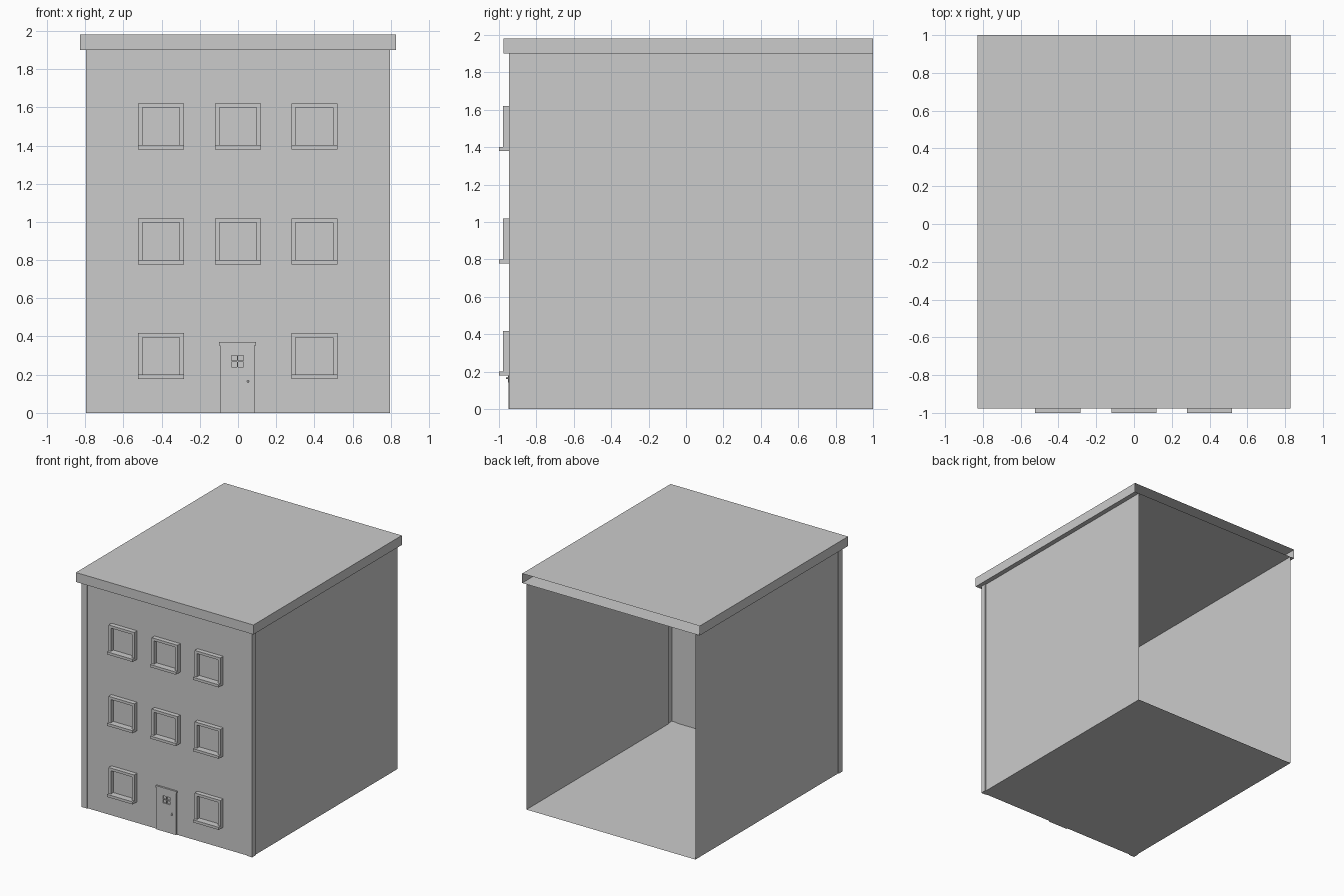
import bpy, bmesh, math

if "Cube" in bpy.data.objects:
    bpy.data.objects.remove(bpy.data.objects["Cube"])


def make_object(name, bm):
    bmesh.ops.remove_doubles(bm, verts=bm.verts, dist=1e-5)
    mesh = bpy.data.meshes.new(name)
    bm.to_mesh(mesh)
    bm.free()
    ob = bpy.data.objects.new(name, mesh)
    bpy.context.collection.objects.link(ob)
    return ob


def add_box(bm, x0, x1, y0, y1, z0, z1, skip_back=False):
    v = [bm.verts.new((x, y, z)) for z in (z0, z1)
         for x, y in ((x0, y0), (x1, y0), (x1, y1), (x0, y1))]
    faces = [(3, 2, 1, 0), (4, 5, 6, 7), (0, 1, 5, 4), (1, 2, 6, 5), (3, 0, 4, 7)]
    if not skip_back:
        faces.append((2, 3, 7, 6))
    for f in faces:
        bm.faces.new([v[i] for i in f])


def boxes(name, dims):
    bm = bmesh.new()
    for d in dims:
        add_box(bm, *d)
    return make_object(name, bm)


WALL = -0.940     # front wall plane
TOP = 1.90

# Walls: one thin sheet with corner pilasters, open at the back, plus a floor
half = [(0.788, 1.0), (0.788, -0.898), (0.795, -0.898), (0.795, -0.947),
        (0.745, -0.947), (0.745, WALL)]
outline = [(-x, y) for x, y in half] + half[::-1]
bm = bmesh.new()
low = [bm.verts.new((x, y, 0)) for x, y in outline]
high = [bm.verts.new((x, y, TOP)) for x, y in outline]
for i in range(len(outline) - 1):
    bm.faces.new((low[i], low[i + 1], high[i + 1], high[i]))
bm.faces.new(low[::-1])
make_object("walls_and_floor", bm)

# Roof slab: hollow box, open at the back
bm = bmesh.new()
add_box(bm, -0.828, 0.828, -0.977, 1.0, TOP, 1.98, skip_back=True)
make_object("roof", bm)


# Windows: jambs and head, pane, projecting sill
def window(name, cx, z):
    w, t, h, front = 0.12, 0.022, 0.24, -0.978
    boxes(name + "_frame", [
        (cx - w, cx - w + t, front, WALL, z + 0.022, z + h - t),
        (cx + w - t, cx + w, front, WALL, z + 0.022, z + h - t),
        (cx - w, cx + w, front, WALL, z + h - t, z + h)])
    boxes(name + "_pane", [(cx - w + t, cx + w - t, WALL - 0.006, WALL, z + 0.022, z + h - t)])
    boxes(name + "_sill", [(cx - w, cx + w, -1.0, WALL, z, z + 0.022)])


for row, z in enumerate((0.178, 0.778, 1.38)):
    for col, cx in enumerate((-0.403, 0.0, 0.4)):
        if row == 0 and col == 1:
            continue
        window(f"window_{row}_{col}", cx, z)

# Door leaf built around a small light with four panes
DC, DF = -0.003, -0.950
boxes("door_leaf", [
    (DC - 0.09, DC + 0.09, DF, WALL, 0.0, 0.24),
    (DC - 0.09, DC - 0.032, DF, WALL, 0.24, 0.30),
    (DC + 0.032, DC + 0.09, DF, WALL, 0.24, 0.30),
    (DC - 0.09, DC + 0.09, DF, WALL, 0.30, 0.355)])
boxes("door_glazing_bars", [
    (DC - 0.003, DC + 0.003, DF, WALL, 0.24, 0.30),
    (DC - 0.032, DC + 0.032, DF, WALL, 0.267, 0.273)])
boxes("door_header", [(DC - 0.097, DC + 0.097, -0.955, WALL, 0.353, 0.37)])

# Door handle: plate and knob
boxes("door_plate", [(0.048, 0.056, -0.953, WALL, 0.142, 0.175)])
bm = bmesh.new()
bmesh.ops.create_uvsphere(bm, u_segments=10, v_segments=6, radius=0.006)
bmesh.ops.translate(bm, verts=bm.verts, vec=(0.052, -0.957, 0.165))
make_object("door_knob", bm)
